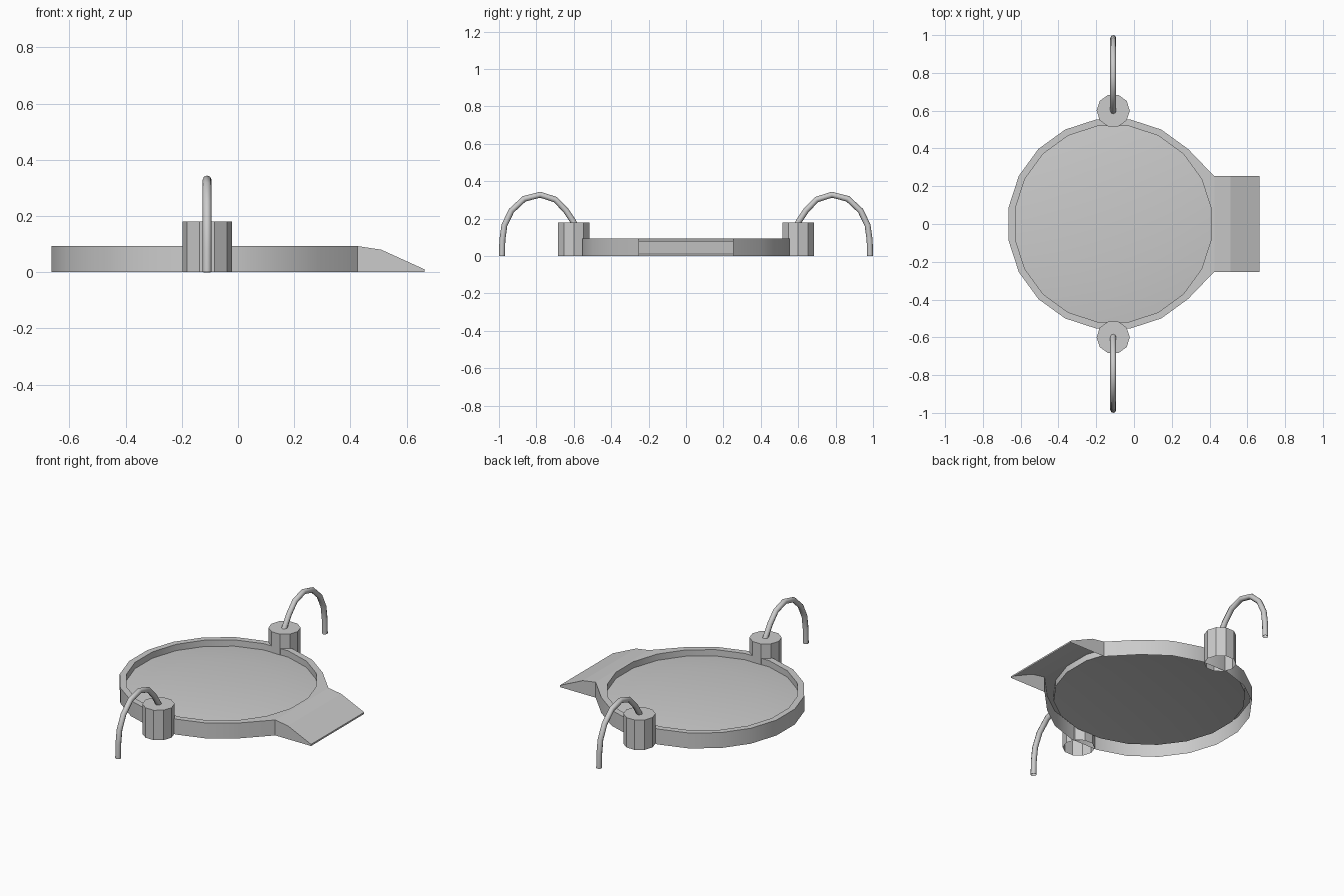
import bpy, bmesh
from math import sin, cos, radians

if "Cube" in bpy.data.objects:
    bpy.data.objects.remove(bpy.data.objects["Cube"])

CX = -0.11      # centre of the round pan
N = 20


def mesh_object(name, bm, smooth=0):
    bmesh.ops.recalc_face_normals(bm, faces=bm.faces)
    me = bpy.data.meshes.new(name)
    bm.to_mesh(me)
    bm.free()
    ob = bpy.data.objects.new(name, me)
    bpy.context.collection.objects.link(ob)
    if smooth:
        bpy.ops.object.select_all(action='DESELECT')
        bpy.context.view_layer.objects.active = ob
        ob.select_set(True)
        bpy.ops.object.shade_smooth_by_angle(angle=radians(smooth))
    return ob


def ring(bm, r, z, n=N, offset=9, cx=CX, cy=0):
    step = 360 / n
    return [bm.verts.new((cx + r * cos(radians(offset + i * step)),
                          cy + r * sin(radians(offset + i * step)), z)) for i in range(n)]


def bridge(bm, a, b):
    n = len(a)
    return [bm.faces.new((a[i], a[(i + 1) % n], b[(i + 1) % n], b[i])) for i in range(n)]


# round pan with raised rim and gently domed floor, open underneath
bm = bmesh.new()
rings = [ring(bm, r, z) for r, z in
         ((0.561, 0), (0.561, 0.093), (0.525, 0.093), (0.525, 0.055), (0.315, 0.08))]
for row in rings[:2]:               # square off the side where the ramp joins
    for i, y in ((1, 0.253), (0, 0.085), (-1, -0.085), (-2, -0.253)):
        row[i].co.x, row[i].co.y = 0.425, y
walls = [bridge(bm, a, b) for a, b in zip(rings, rings[1:])]
bm.faces.new(rings[-1])
bmesh.ops.delete(bm, geom=[walls[0][i] for i in (0, -1, -2)], context='FACES_ONLY')
mesh_object("pan", bm, 30)

# entry ramp, open underneath
bm = bmesh.new()
profile = [(0.425, 0), (0.425, 0.093), (0.51, 0.08), (0.664, 0.01), (0.664, 0)]
sides = [[bm.verts.new((x, y, z)) for x, z in profile] for y in (-0.253, 0.253)]
for s in sides:
    bm.faces.new(s)
for i in (1, 2, 3):
    bm.faces.new((sides[0][i], sides[0][i + 1], sides[1][i + 1], sides[1][i]))
mesh_object("ramp", bm)

# posts and bent tubes, one on each side
path = [(0.593, 0.165), (0.603, 0.185), (0.643, 0.245), (0.698, 0.302), (0.78, 0.328),
        (0.865, 0.306), (0.933, 0.243), (0.971, 0.165), (0.982, 0.085), (0.984, 0.0)]
for side, s in (("front", -1), ("back", 1)):
    bm = bmesh.new()
    low = ring(bm, 0.088, 0, 10, 0, CX, s * 0.60)
    top = ring(bm, 0.088, 0.18, 10, 0, CX, s * 0.60)
    bridge(bm, low, top)
    bm.faces.new(top)
    mesh_object(side + "_post", bm)

    cu = bpy.data.curves.new(side + "_tube", 'CURVE')
    cu.dimensions = '3D'
    cu.bevel_depth = 0.016
    cu.bevel_resolution = 2
    sp = cu.splines.new('POLY')
    sp.points.add(len(path) - 1)
    sp.use_smooth = True
    for p, (y, z) in zip(sp.points, path):
        p.co = (CX, s * y, z, 1)
    bpy.context.collection.objects.link(bpy.data.objects.new(side + "_tube", cu))
